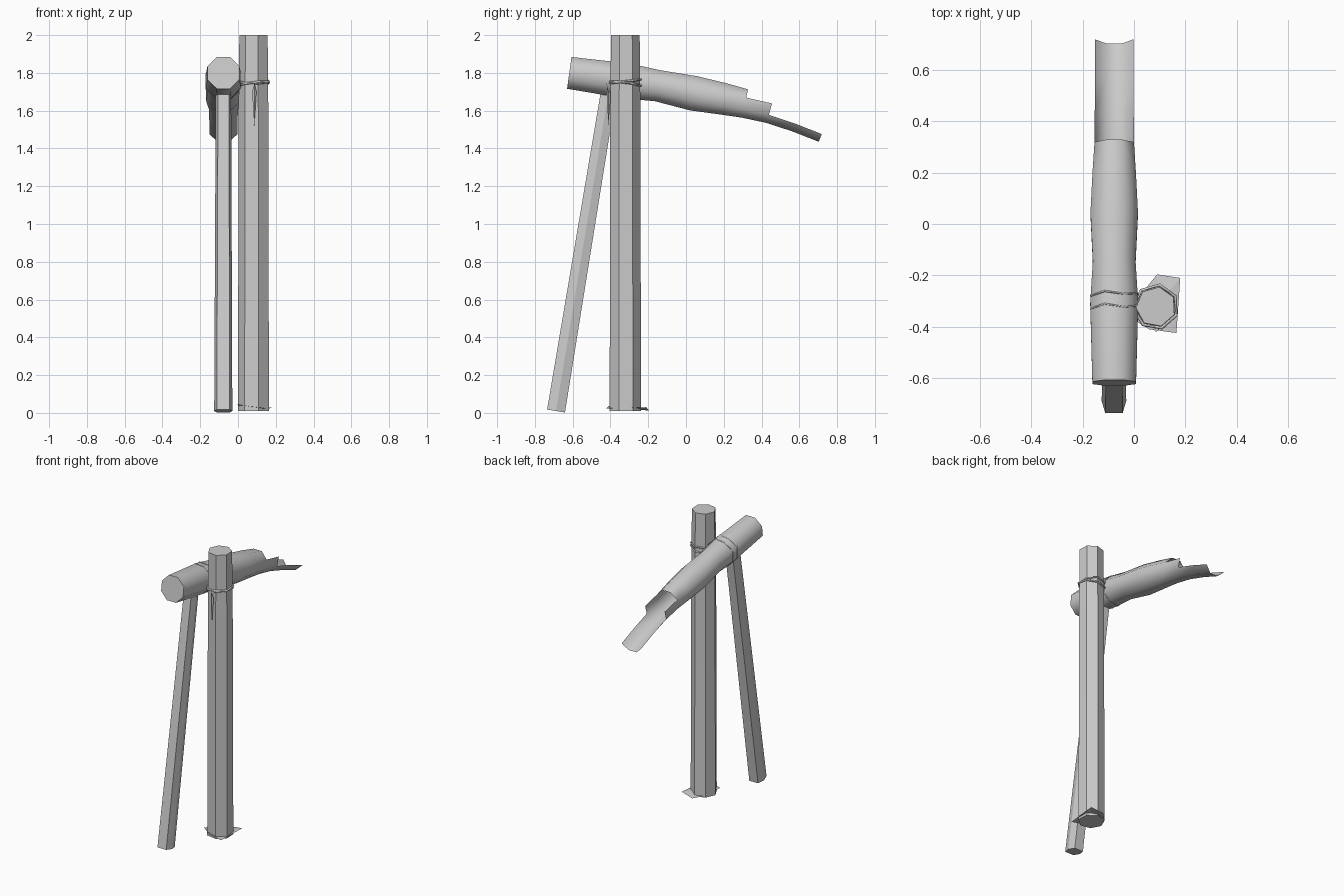
import bpy, bmesh
from math import sin, cos, pi, radians
from mathutils import Vector

if "Cube" in bpy.data.objects:
    bpy.data.objects.remove(bpy.data.objects["Cube"])


def make_object(name, bm, smooth=None):
    bmesh.ops.recalc_face_normals(bm, faces=bm.faces)
    mesh = bpy.data.meshes.new(name)
    bm.to_mesh(mesh)
    bm.free()
    ob = bpy.data.objects.new(name, mesh)
    bpy.context.collection.objects.link(ob)
    if smooth:
        bpy.ops.object.select_all(action='DESELECT')
        ob.select_set(True)
        bpy.context.view_layer.objects.active = ob
        bpy.ops.object.shade_smooth_by_angle(angle=radians(smooth))
    return ob


def loft(name, rings):
    """Closed prism through a list of point rings, capped at both ends."""
    bm = bmesh.new()
    vs = [[bm.verts.new(p) for p in r] for r in rings]
    n = len(vs[0])
    for a, b in zip(vs, vs[1:]):
        for i in range(n):
            bm.faces.new((a[i], a[(i + 1) % n], b[(i + 1) % n], b[i]))
    bm.faces.new(vs[0])
    bm.faces.new(vs[-1])
    return make_object(name, bm)


def rope(name, points, radius=0.006, closed=True):
    cu = bpy.data.curves.new(name, 'CURVE')
    cu.dimensions = '3D'
    cu.bevel_depth = radius
    cu.bevel_resolution = 0
    cu.use_fill_caps = True
    sp = cu.splines.new('POLY')
    sp.points.add(len(points) - 1)
    for p, co in zip(sp.points, points):
        p.co = (*co, 1)
    sp.use_cyclic_u = closed
    ob = bpy.data.objects.new(name, cu)
    bpy.context.collection.objects.link(ob)
    bpy.ops.object.select_all(action='DESELECT')
    ob.select_set(True)
    bpy.context.view_layer.objects.active = ob
    bpy.ops.object.convert(target='MESH')


# Upright seven-sided post
PX, PY = 0.085, -0.322


def post_ring(z, r, slope=0.0, turn=0.0):
    out = []
    for i in range(7):
        a = radians(28.6) + i * 2 * pi / 7
        out.append((PX + r * cos(a), PY + r * sin(a), z + slope * sin(a + turn)))
    return out


loft("post", [post_ring(0.01, 0.086), post_ring(0.9, 0.083),
              post_ring(1.6, 0.082), post_ring(2.0, 0.078)])

# Leaning six-sided prop under the log
prop_rings = []
axis = Vector((0, 0.275, 1.69)).normalized()
side = Vector((0, axis.z, -axis.y))
for center, s in ((Vector((-0.078, -0.688, 0.01)), 1.0),
                  (Vector((-0.077, -0.408, 1.71)), 0.85)):
    prop_rings.append([center + Vector((x * s, 0, 0)) + side * (d * s) for x, d in
                       ((0.048, 0), (0.034, 0.048), (-0.034, 0.048),
                        (-0.048, 0), (-0.034, -0.048), (0.034, -0.048))])
loft("leaning_prop", prop_rings)

# Hollow log: y, z, radius and number of facets kept past that station
stations = [(-0.618, 1.80, 0.092, 8), (-0.31, 1.757, 0.101, 8),
            (-0.15, 1.732, 0.090, 8), (0.04, 1.692, 0.100, 8),
            (0.20, 1.662, 0.091, 8), (0.312, 1.638, 0.083, 5),
            (0.447, 1.608, 0.082, 3), (0.59, 1.560, 0.081, 3),
            (0.73, 1.505, 0.081, 3)]


def log_ring(k, grow=0.0):
    y, z, r, _ = stations[k]
    a0, a1 = stations[max(k - 1, 0)], stations[min(k + 1, len(stations) - 1)]
    t = Vector((0, a1[0] - a0[0], a1[1] - a0[1])).normalized()
    up = Vector((0, -t.z, t.y))
    return [Vector((-0.077, y, z)) + (r + grow) *
            (Vector((cos(a), 0, 0)) + up * sin(a))
            for a in (radians(-157.5 + 45 * i) for i in range(8))]


bm = bmesh.new()
rings = [[bm.verts.new(p) for p in log_ring(k)] for k in range(len(stations))]
keep = {8: range(8), 5: (-1, 0, 1, 2, 3), 3: (0, 1, 2)}
for k in range(len(stations) - 1):
    for i in keep[stations[k][3]]:
        i, j = i % 8, (i + 1) % 8
        bm.faces.new((rings[k][i], rings[k][j], rings[k + 1][j], rings[k + 1][i]))
bm.faces.new(rings[0])
bmesh.ops.delete(bm, geom=[v for v in bm.verts if not v.link_faces], context='VERTS')
make_object("log_spout", bm, 50)

# Rope turns round the post and round the log
for n, (z, slope, turn) in enumerate(((1.755, 0.010, 0.0), (1.74, 0.014, 2.4))):
    rope(f"post_rope_{n}", post_ring(z, 0.086, slope, turn))
for n, dy in enumerate((0.03, -0.02)):
    rope(f"log_rope_{n}",
         [p + Vector((0, dy + 0.006 * (-1) ** i, -0.15 * dy))
          for i, p in enumerate(log_ring(1, -0.002))], 0.004)

# Hanging rope end
bm = bmesh.new()
tip = bm.verts.new((0.086, -0.412, 1.52))
top = [bm.verts.new(p) for p in ((0.075, -0.41, 1.70), (0.087, -0.42, 1.745),
                                 (0.098, -0.41, 1.70), (0.087, -0.395, 1.70))]
for i in range(4):
    bm.faces.new((top[i], top[(i + 1) % 4], tip))
bm.faces.new(top)
make_object("rope_end", bm)

# Ragged sheet at the foot of the post
bm = bmesh.new()
hub = bm.verts.new((PX, PY, 0.025))
rim = [bm.verts.new(p) for p in ((-0.005, -0.37, 0.045), (0.06, -0.41, 0.035),
                                 (0.165, -0.424, 0.022), (0.18, -0.21, 0.03),
                                 (0.09, -0.196, 0.012), (0.03, -0.27, 0.02))]
for i in range(6):
    bm.faces.new((hub, rim[i], rim[(i + 1) % 6]))
make_object("foot_sheet", bm)
